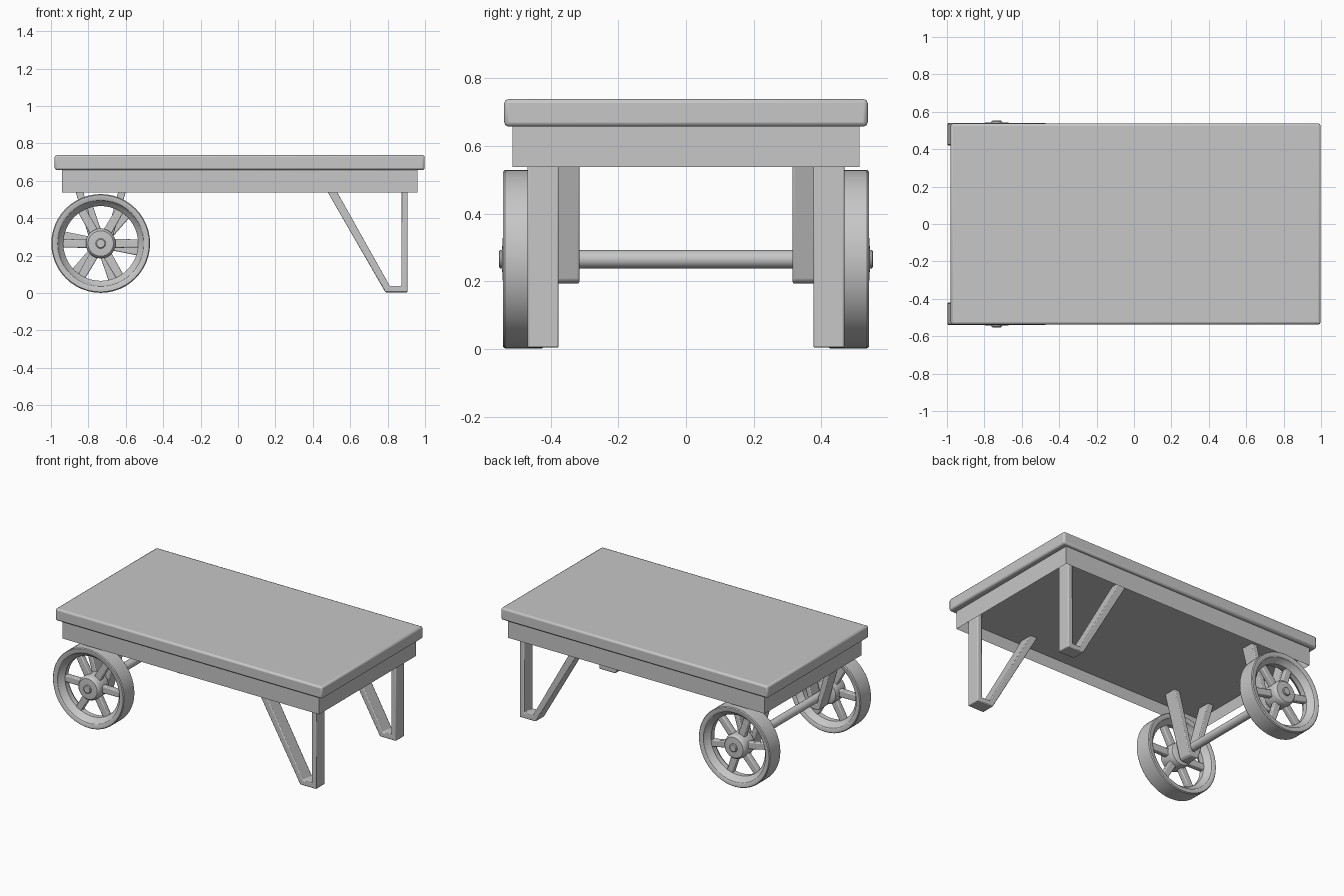
import bpy, bmesh, math
from mathutils import Matrix

if "Cube" in bpy.data.objects:
    bpy.data.objects.remove(bpy.data.objects["Cube"])

grey = bpy.data.materials.new("painted grey")
grey.diffuse_color = (0.57, 0.57, 0.57, 1)
grey.use_nodes = True
grey.node_tree.nodes["Principled BSDF"].inputs["Base Color"].default_value = grey.diffuse_color

WHEEL_X, WHEEL_Z = -0.734, 0.265
CEILING = 0.605          # underside of the bed, recessed inside the apron


def finish(name, bm, bevel=0.0, segments=2):
    """Turn a bmesh into a named, shaded object."""
    bmesh.ops.recalc_face_normals(bm, faces=bm.faces)
    mesh = bpy.data.meshes.new(name)
    bm.to_mesh(mesh)
    bm.free()
    ob = bpy.data.objects.new(name, mesh)
    bpy.context.collection.objects.link(ob)
    mesh.materials.append(grey)
    if bevel:
        mod = ob.modifiers.new("soft edges", 'BEVEL')
        mod.width, mod.segments = bevel, segments
    bpy.ops.object.select_all(action='DESELECT')
    ob.select_set(True)
    bpy.context.view_layer.objects.active = ob
    bpy.ops.object.shade_smooth_by_angle(angle=math.radians(35))
    return ob


def box_mesh(x0, x1, y0, y1, z0, z1):
    bm = bmesh.new()
    size = Matrix.Diagonal((x1 - x0, y1 - y0, z1 - z0, 1))
    centre = Matrix.Translation(((x0 + x1) / 2, (y0 + y1) / 2, (z0 + z1) / 2))
    bmesh.ops.create_cube(bm, size=1, matrix=centre @ size)
    return bm


def bar(name, outline, y0, y1, bevel):
    """Extrude an x-z outline from y0 to y1."""
    bm = bmesh.new()
    face = bm.faces.new([bm.verts.new((x, y0, z)) for x, z in outline])
    ext = bmesh.ops.extrude_face_region(bm, geom=[face])
    verts = [v for v in ext["geom"] if isinstance(v, bmesh.types.BMVert)]
    bmesh.ops.translate(bm, verts=verts, vec=(0, y1 - y0, 0))
    return finish(name, bm, bevel)


def lathe(name, profile, side, closed, steps=48):
    """Spin (radius, y) points around the axle line."""
    bm = bmesh.new()
    rings = []
    for r, y in profile:
        rings.append([bm.verts.new((WHEEL_X + r * math.cos(a), side * y,
                                    WHEEL_Z + r * math.sin(a)))
                      for a in (2 * math.pi * i / steps for i in range(steps))])
    count = len(rings) if closed else len(rings) - 1
    for k in range(count):
        a, b = rings[k], rings[(k + 1) % len(rings)]
        for i in range(steps):
            j = (i + 1) % steps
            bm.faces.new((a[i], a[j], b[j], b[i]))
    if not closed:
        bm.faces.new(rings[0])
        bm.faces.new(rings[-1])
    return finish(name, bm)


# Table top and the apron below it, recessed underneath
finish("table_top", box_mesh(-0.98, 0.998, -0.537, 0.537, 0.657, 0.738), 0.012, 2)
bm = box_mesh(-0.942, 0.96, -0.512, 0.512, 0.537, 0.659)
bm.normal_update()
under = [f for f in bm.faces if f.normal.z < -0.9]
bmesh.ops.inset_region(bm, faces=under, thickness=0.02)
bmesh.ops.translate(bm, verts=under[0].verts, vec=(0, 0, CEILING - 0.537))
finish("apron", bm)

# Axle through both wheels
lathe("axle", [(0.022, -0.553), (0.027, -0.549), (0.027, 0.549), (0.022, 0.553)],
      1, False, 24)

TOP = CEILING + 0.008
leg_outline = [(0.437, TOP), (0.788, 0.004), (0.907, 0.004), (0.907, TOP),
               (0.873, TOP), (0.873, 0.037), (0.812, 0.037), (0.489, TOP)]
half_bracket = [(0.022, 0.193), (0.036, 0.203), (0.155, TOP), (0.112, TOP),
                (0.012, 0.232)]
bracket_outline = ([(WHEEL_X + x, z) for x, z in half_bracket]
                   + [(WHEEL_X - x, z) for x, z in reversed(half_bracket)])

rim = [(0.259, 0.42), (0.264, 0.426), (0.264, 0.534), (0.259, 0.54),
       (0.238, 0.54), (0.23, 0.535), (0.224, 0.52), (0.208, 0.508),
       (0.2, 0.497), (0.2, 0.463), (0.208, 0.452), (0.224, 0.44),
       (0.23, 0.425), (0.238, 0.42)]
hub = [(0.06, 0.42), (0.076, 0.428), (0.08, 0.442), (0.08, 0.522),
       (0.076, 0.534), (0.068, 0.541), (0.035, 0.543)]

for side, label, turn in ((-1, "front", 0), (1, "back", 12)):
    # Bent bar leg and axle bracket
    bar(label + "_leg", leg_outline, side * 0.376, side * 0.468, 0.005)
    bar(label + "_axle_bracket", bracket_outline, side * 0.315, side * 0.405, 0.005)
    # Wheel rim, hub and six tapered spokes
    lathe(label + "_wheel_rim", rim, side, True)
    lathe(label + "_wheel_hub", hub, side, False, 32)
    bm = bmesh.new()
    for i in range(6):
        spoke = box_mesh(0.06, 0.212, -0.018, 0.018, -0.024, 0.024)
        for v in spoke.verts:
            if v.co.x > 0.1:
                v.co.z *= 0.9
        spin = Matrix.Rotation(math.radians(60 * i + turn), 4, 'Y')
        spoke.transform(Matrix.Translation((WHEEL_X, side * 0.48, WHEEL_Z)) @ spin)
        temp = bpy.data.meshes.new("spoke")
        spoke.to_mesh(temp)
        spoke.free()
        bm.from_mesh(temp)
        bpy.data.meshes.remove(temp)
    finish(label + "_wheel_spokes", bm, 0.006)
